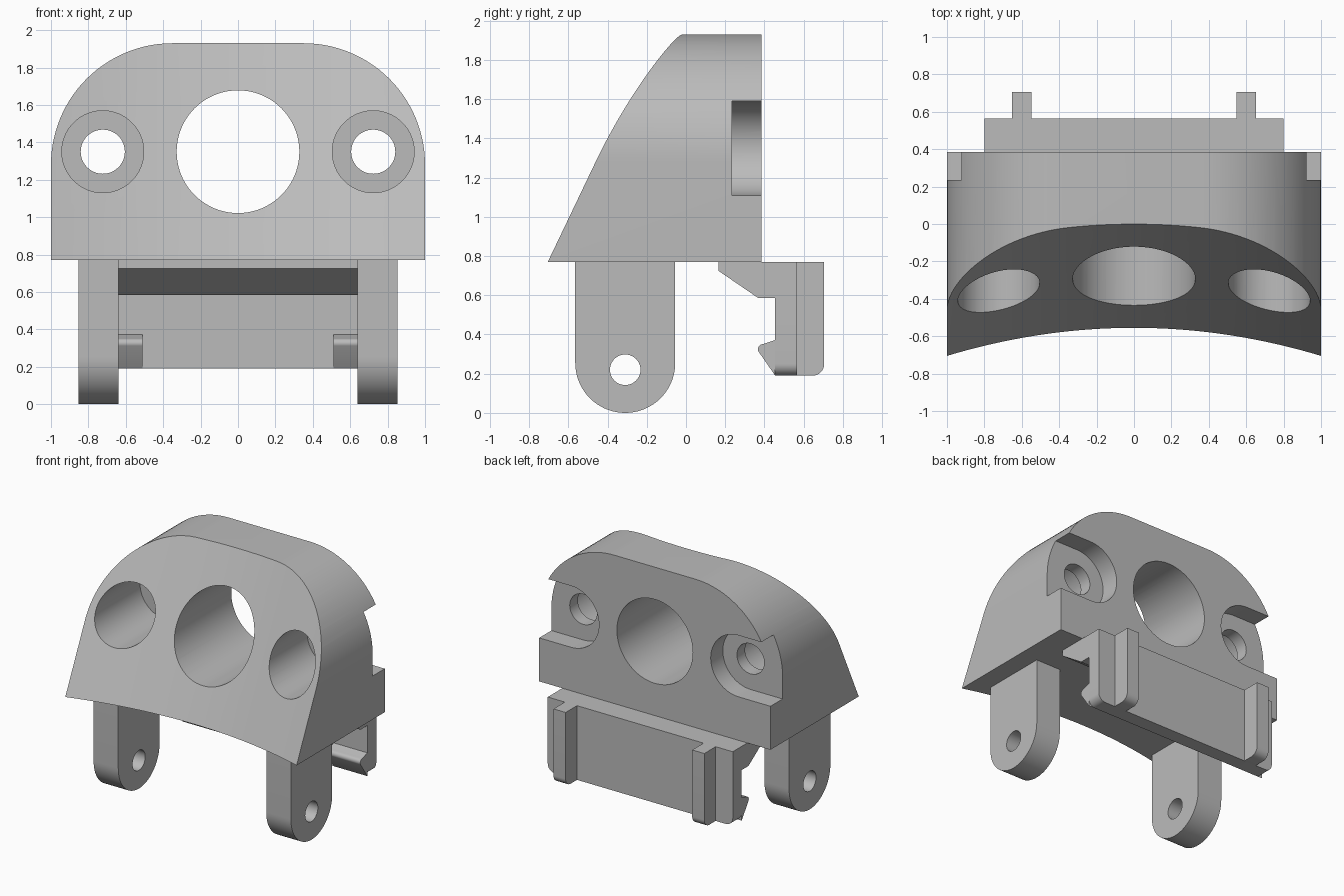
import bpy, bmesh, math
from mathutils import Vector

cube = bpy.data.objects.get("Cube")
if cube:
    bpy.data.objects.remove(cube, do_unlink=True)

grey = bpy.data.materials.new("plain grey")
grey.use_nodes = True
grey.diffuse_color = (0.5, 0.5, 0.5, 1)
grey.node_tree.nodes["Principled BSDF"].inputs["Base Color"].default_value = (0.5, 0.5, 0.5, 1)


def loft(name, start, end):
    """Closed solid between two matching loops of points."""
    bm = bmesh.new()
    a = [bm.verts.new(p) for p in start]
    b = [bm.verts.new(p) for p in end]
    bm.faces.new(a)
    bm.faces.new(b[::-1])
    for i in range(len(a)):
        j = (i + 1) % len(a)
        bm.faces.new((a[i], b[i], b[j], a[j]))
    bmesh.ops.recalc_face_normals(bm, faces=bm.faces)
    mesh = bpy.data.meshes.new(name)
    bm.to_mesh(mesh)
    bm.free()
    obj = bpy.data.objects.new(name, mesh)
    bpy.context.collection.objects.link(obj)
    mesh.materials.append(grey)
    return obj


def along_x(name, profile, x0, x1):
    return loft(name, [(x0, y, z) for y, z in profile], [(x1, y, z) for y, z in profile])


def along_y(name, profile, y0, y1):
    return loft(name, [(x, y0, z) for x, z in profile], [(x, y1, z) for x, z in profile])


def arc(cx, cy, r, start, stop, steps):
    angles = [math.radians(start + (stop - start) * i / steps) for i in range(steps + 1)]
    return [(cx + r * math.cos(t), cy + r * math.sin(t)) for t in angles]


def circle(cx, cy, r, sides=64):
    return arc(cx, cy, r, 0, 360, sides)[:-1]


def activate(obj):
    bpy.ops.object.select_all(action="DESELECT")
    obj.select_set(True)
    bpy.context.view_layer.objects.active = obj


def cut(obj, cutter):
    mod = obj.modifiers.new("cut", "BOOLEAN")
    mod.operation, mod.solver, mod.object = "DIFFERENCE", "EXACT", cutter
    activate(obj)
    bpy.ops.object.modifier_apply(modifier=mod.name)
    bpy.data.objects.remove(cutter, do_unlink=True)


def finish(obj):
    activate(obj)
    bpy.ops.object.shade_smooth_by_angle(angle=math.radians(25))


BASE, BACK, HOLE_Z = 0.77, 0.385, 1.35

# Housing: round-shouldered block
outline = [(-1, BASE), (1, BASE)]
outline += arc(0.35, 1.28, 0.65, 0, 90, 28) + arc(-0.35, 1.28, 0.65, 90, 180, 28)
housing = along_y("housing", outline, -1, BACK)

# Leaning, hollow-curved front face
def front_loop(z):
    lean = -0.555 + 0.478 * (z - BASE)
    xs = [-1.2 + 2.4 * i / 48 for i in range(49)]
    return [(x, lean - 0.15 * x * x, z) for x in xs] + [(1.2, -3, z), (-1.2, -3, z)]

cut(housing, loft("front_cutter", front_loop(0.5), front_loop(2.2)))

# Central opening, side bores and rear pockets open to the outside
cut(housing, along_y("opening_cutter", circle(0, HOLE_Z, 0.328, 80), -2, 1))
for s in (-1, 1):
    cx = s * 0.723
    cut(housing, along_y("bore_cutter", circle(cx, HOLE_Z, 0.219), -2, 0.135))
    cut(housing, along_y("screw_cutter", circle(cx, HOLE_Z, 0.118, 48), -0.1, 1))
    pocket = [(s * x, z) for x, z in arc(0.723, HOLE_Z, 0.24, 90, 270, 32)]
    pocket += [(s * 1.3, HOLE_Z - 0.24), (s * 1.3, HOLE_Z + 0.24)]
    cut(housing, along_y("pocket_cutter", pocket, 0.235, 1))
finish(housing)

# Hinge lugs with pin holes
for s, side in ((-1, "right"), (1, "left")):
    shape = arc(-0.31, 0.255, 0.255, 180, 360, 36) + [(-0.055, BASE), (-0.565, BASE)]
    lug = along_x(side + "_lug", shape, s * 0.64, s * 0.853)
    cut(lug, along_x("pin_cutter", circle(-0.31, 0.22, 0.078, 40), -2, 2))
    finish(lug)

# Clip arm under the housing
arm = along_x("clip_arm", [(0.165, BASE), (0.165, 0.725), (0.37, 0.585),
                           (0.565, 0.585), (0.565, BASE)], -0.8, 0.8)
finish(arm)

# Clip plate with rounded lower corners
corners = arc(-0.74, 0.25, 0.06, 180, 270, 10) + arc(0.74, 0.25, 0.06, 270, 360, 10)
plate = along_y("clip_plate", corners + [(0.8, 0.585), (-0.8, 0.585)], 0.455, 0.565)
finish(plate)

# Snap hooks and rear ribs
for s, side in ((-1, "right"), (1, "left")):
    shape = [(0.455, 0.19), (0.455, 0.372), (0.395, 0.352)]
    shape += arc(0.393, 0.325, 0.026, 110, 210, 8)
    hook = along_x(side + "_hook", shape, s * 0.51, s * 0.8)
    finish(hook)
    shape = [(0.565, BASE), (0.565, 0.19)] + arc(0.645, 0.25, 0.06, 270, 360, 10) + [(0.705, BASE)]
    rib = along_x(side + "_rib", shape, s * 0.547, s * 0.652)
    finish(rib)
